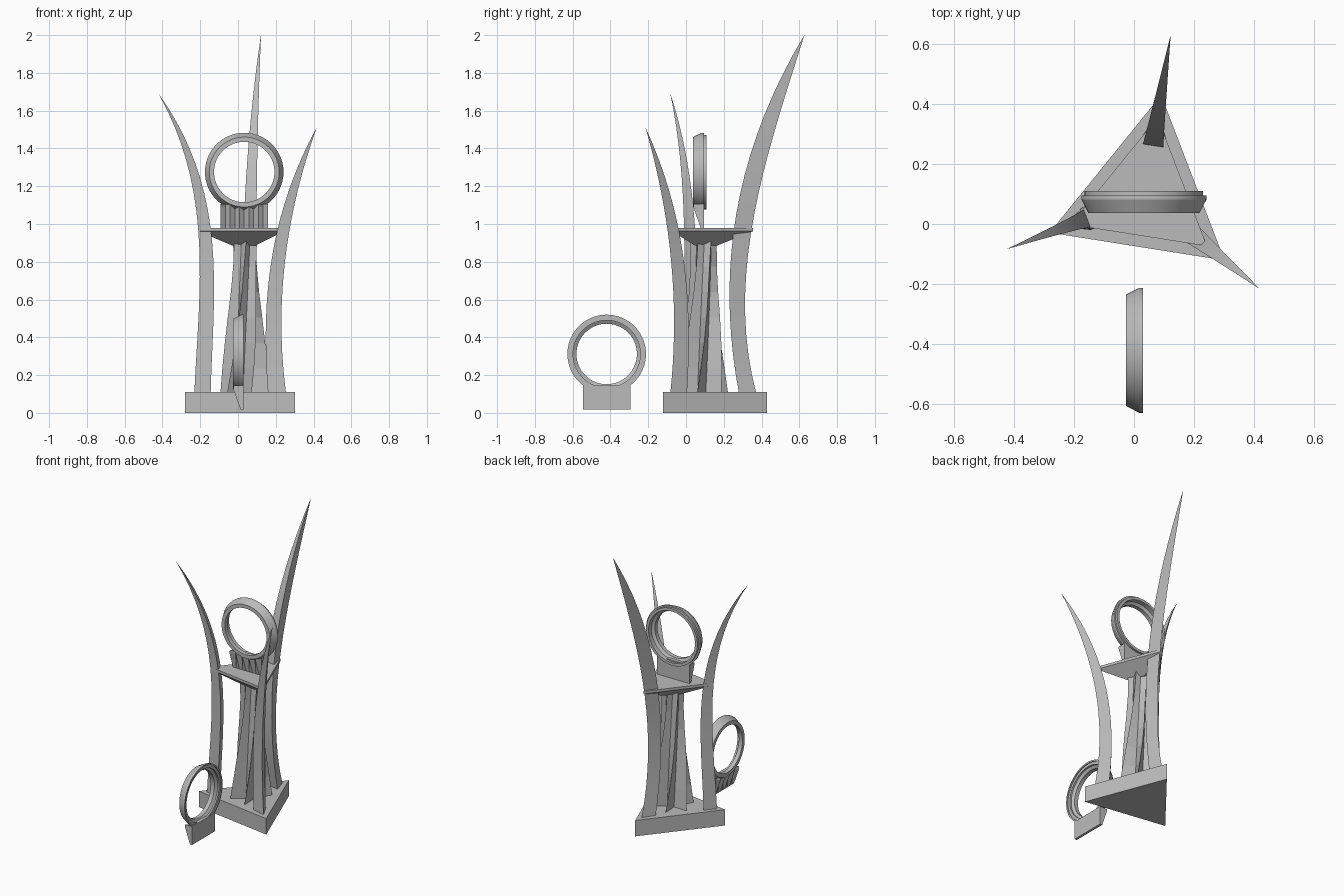
import bpy, bmesh, math
from mathutils import Vector, Matrix

if "Cube" in bpy.data.objects:
    bpy.data.objects.remove(bpy.data.objects["Cube"], do_unlink=True)

grey = bpy.data.materials.new("plain grey")
grey.use_nodes = True
grey.diffuse_color = (0.5, 0.5, 0.5, 1)
grey.node_tree.nodes["Principled BSDF"].inputs["Base Color"].default_value = (0.5, 0.5, 0.5, 1)

CENTRE = Vector((0.037, 0.093, 0))
CORNERS = [math.radians(a) for a in (81, 201, 321)]


def loft(name, rings, matrix=Matrix(), closed=False, smooth=False):
    """Skin a list of equal-sized point loops; cap the ends unless closed."""
    bm = bmesh.new()
    loops = [[bm.verts.new(matrix @ Vector(p)) for p in ring] for ring in rings]
    n = len(loops[0])
    pairs = list(zip(loops, loops[1:]))
    if closed:
        pairs.append((loops[-1], loops[0]))
    else:
        bm.faces.new(loops[0])
        bm.faces.new(loops[-1])
    for a, b in pairs:
        for i in range(n):
            j = (i + 1) % n
            bm.faces.new((a[i], a[j], b[j], b[i]))
    bmesh.ops.remove_doubles(bm, verts=bm.verts, dist=1e-5)
    bmesh.ops.recalc_face_normals(bm, faces=bm.faces)
    mesh = bpy.data.meshes.new(name)
    bm.to_mesh(mesh)
    bm.free()
    mesh.materials.append(grey)
    obj = bpy.data.objects.new(name, mesh)
    bpy.context.collection.objects.link(obj)
    if smooth:
        bpy.ops.object.select_all(action="DESELECT")
        obj.select_set(True)
        bpy.context.view_layer.objects.active = obj
        bpy.ops.object.shade_smooth_by_angle(angle=math.radians(25))
    return obj


def polar(r, a, z):
    return CENTRE + Vector((r * math.cos(a), r * math.sin(a), z))


def triangle(r, z):
    return [polar(r, a, z) for a in CORNERS]


def cubic(v, t):
    """Smooth curve through four evenly spaced values."""
    s = 3 * t
    return (-v[0] * (s - 1) * (s - 2) * (s - 3) / 6 + v[1] * s * (s - 2) * (s - 3) / 2
            - v[2] * s * (s - 1) * (s - 3) / 2 + v[3] * s * (s - 1) * (s - 2) / 6)


# Triangular base
loft("base", [triangle(0.34, 0), triangle(0.34, 0.11)])


# Three curved horns, flat inside with a ridge outside
def horn(name, angle, top, inner, outer, steps=18):
    side = Vector((-math.sin(angle), math.cos(angle), 0))
    rings = []
    for k in range(steps + 1):
        t = k / steps
        z = 0.1 + (top - 0.1) * t
        half = 0.04 * (1 - t ** 2.5) + 0.0003
        mid = polar(cubic(inner, t), angle, z)
        rings.append([mid - side * half, polar(cubic(outer, t) + 0.0003, angle, z), mid + side * half])
    loft(name, rings, smooth=True)


horn("back_horn", CORNERS[0], 2.0, (0.197, 0.147, 0.255, 0.54), (0.283, 0.228, 0.345, 0.54))
horn("right_horn", CORNERS[1], 1.69, (0.21, 0.19, 0.24, 0.49), (0.287, 0.258, 0.29, 0.49))
horn("left_horn", CORNERS[2], 1.51, (0.19, 0.178, 0.265, 0.488), (0.28, 0.25, 0.32, 0.488))

# Twisted, finned column
column = []
for k in range(7):
    t = k / 6
    twist = math.radians(45 + 50 * t)
    outer = 0.135 + (0.07 - 0.135) * min(1, t * 1.3)
    column.append([polar(outer if i % 2 == 0 else 0.045, twist + i * math.pi / 6, 0.1 + 0.81 * t)
                   for i in range(12)])
loft("column", column)

# Platform: thin triangular plate with a tapered underside
loft("platform", [triangle(0.07, 0.885), triangle(0.265, 0.962), triangle(0.265, 0.98)])


# Ring with a pleated foot, facing -y, origin at the ring centre on its front plane
def medal(name, matrix, lip):
    back = 0.057
    profile = [(0.16, 0), (0.185, 0), (0.208, 0.045), (0.208, back), (0.197, back),
               (0.197, back + lip), (0.178, back + lip), (0.178, 0.04), (0.16, 0.028)]
    rings = []
    for k in range(72):
        a = 2 * math.pi * k / 72
        rings.append([(r * math.cos(a), y, r * math.sin(a)) for r, y in profile])
    loft(name + "_ring", rings, matrix, closed=True, smooth=True)
    # Foot: flat back, front pleats that fade out to a straight lower edge
    count = 10
    columns = []
    for i in range(count + 1):
        x = -0.125 + 0.25 * i / count
        pleat = 0.002 if i % 2 == 0 else 0.03
        columns.append([(x, back, -0.295), (x, 0.04, -0.295), (x, pleat, -0.185),
                        (x, pleat, -0.168), (x, back, -0.168)])
    loft(name + "_foot", columns, matrix)


medal("upper", Matrix.Translation((0.033, 0.037, 1.275)), 0.015)
medal("loose", Matrix.Translation((-0.027, -0.42, 0.312)) @ Matrix.Rotation(-math.pi / 2, 4, "Z"), -0.006)
